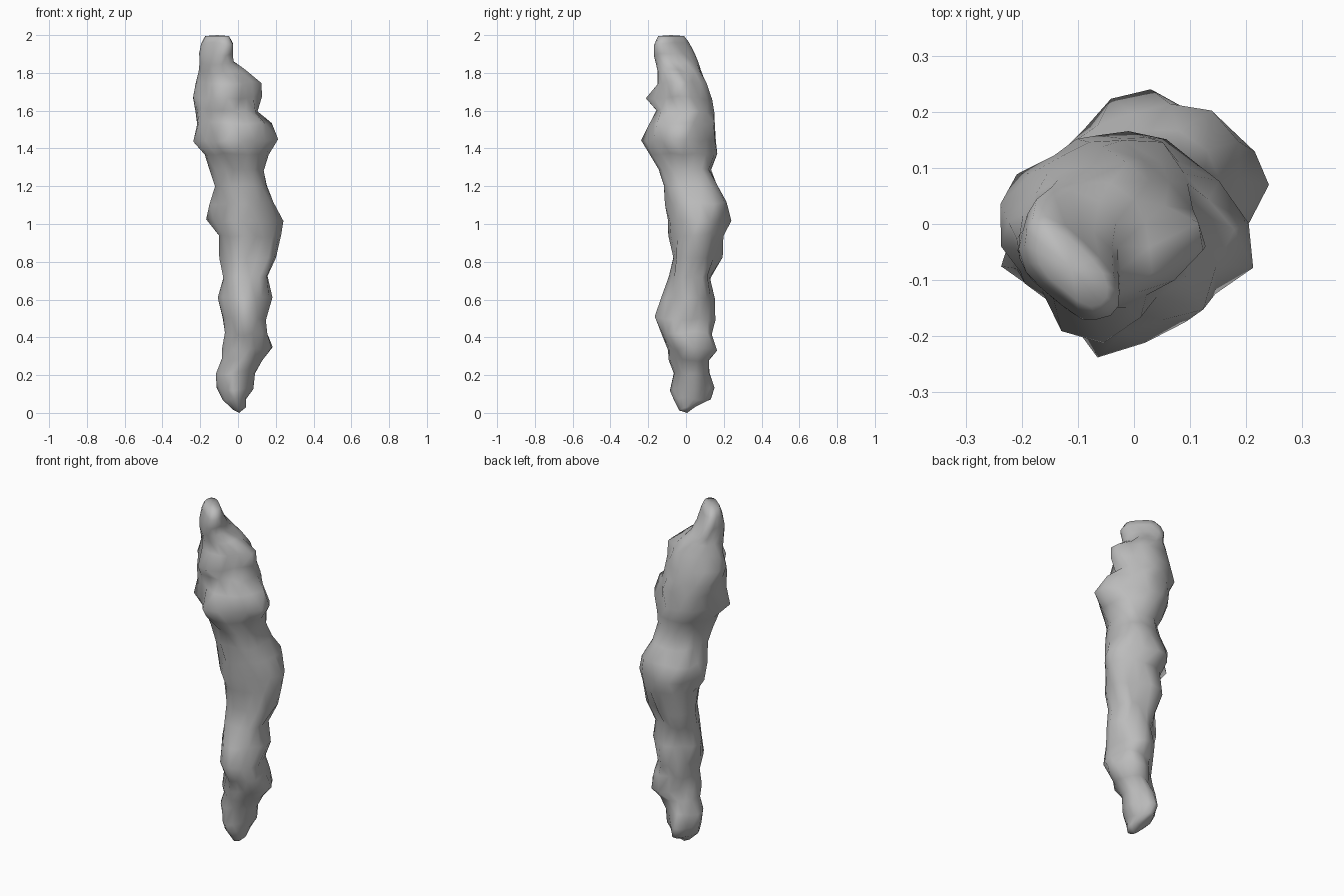
import bpy
import bmesh
import math
from mathutils import Vector, noise

# Remove the default cube only
cube = bpy.data.objects.get("Cube")
if cube:
    bpy.data.objects.remove(cube, do_unlink=True)

SEGMENTS = 16
DIAGONAL = Vector((1, 1)).normalized()

# Cross-sections in hundredths: height, left edge, right edge, front edge, back edge
SECTIONS = [
    (2, -3, 4, -4, 5), (7, -8, 5, -8, 13), (13, -12, 7, -8, 16),
    (21, -11, 9, -6, 12), (28, -9, 13, -9, 12), (34, -9, 17, -10, 15),
    (42, -8, 14, -13, 11), (50, -8, 15, -15, 16), (61, -11, 19, -12, 16),
    (72, -9, 17, -8, 12), (82, -9, 18, -7, 18), (94, -11, 24, -9, 20),
    (102, -17, 23, -10, 24), (111, -14, 20, -11, 21), (120, -13, 17, -12, 17),
    (129, -14, 14, -14, 13), (137, -18, 16, -20, 17), (144, -25, 21, -24, 16),
    (153, -22, 18, -18, 16), (160, -21, 11, -16, 16), (167, -24, 13, -20, 12),
    (175, -21, 12, -14, 10), (181, -21, 4, -16, 9), (185, -21, -2, -17, 7),
    (190, -21, -2, -17, 4), (196, -20, -2, -17, 1),
]

# Knobs and hollows in hundredths: x, y, height, push outwards
KNOBS = [
    (17, 20, 111, 4), (12, 11, 36, 4), (-6, 14, 80, 4), (14, -5, 78, 2),
    (11, -11, 48, 3), (9, -14, 167, -4), (-20, 6, 167, 3),
    (-17, -16, 144, -2), (-5, -13, 131, -2), (-12, -17, 167, 2),
    (16, 2, 70, -2), (-13, 10, 128, -2), (0, -10, 76, 1),
]


def edges_at(index, diagonal):
    """Edges of a section; towards the diagonals they blend with the neighbours."""
    below = SECTIONS[max(index - 1, 0)]
    above = SECTIONS[min(index + 1, len(SECTIONS) - 1)]
    blend = diagonal * 0.6 if below != SECTIONS[index] != above else 0
    return [(own * (1 - blend) + (low + high) / 2 * blend) / 100
            for low, own, high in zip(below[1:], SECTIONS[index][1:], above[1:])]


def ring_points(index):
    """Lumpy oval inside the section edges, narrowed to a diagonal ridge at the tip."""
    height = SECTIONS[index][0] / 100
    ridge = min(max((height - 1.78) / 0.18, 0), 1) * 0.36
    points = []
    for step in range(SEGMENTS):
        angle = math.tau * (step + index % 2 / 2) / SEGMENTS
        left, right, front, back = edges_at(index, math.sin(2 * angle) ** 2)
        centre = Vector((left + right, front + back)) / 2
        offset = Vector((math.cos(angle) * (right - left) / 2,
                         math.sin(angle) * (back - front) / 2))
        # Squeeze along one diagonal and stretch along the other
        along = DIAGONAL * offset.dot(DIAGONAL)
        offset = along * (1 - ridge) + (offset - along) * (1 + ridge * 0.75)
        # Weathered lumps, mostly worn inwards away from the outermost edges
        sample = Vector((offset.x, offset.y, height)) * 11
        wear = 0.06 * math.sin(2 * angle) ** 2
        flat = centre + offset * (1 - wear + 0.22 * noise.noise(sample))
        lift = 0.02 * noise.noise(sample + Vector((7, 3, 5)))
        point = Vector((flat.x, flat.y, height + lift))
        # Individual knobs and hollows
        outward = offset.normalized().to_3d()
        for x, y, z, push in KNOBS:
            distance = (point - Vector((x, y, z)) / 100).length
            point += outward * push / 100 * math.exp(-(distance / 0.08) ** 2)
        points.append(point)
    return points


# Single stone colour
stone = bpy.data.materials.new("grey stone")
stone.use_nodes = True
colour = (0.5, 0.5, 0.5, 1)
stone.diffuse_color = colour
shader = stone.node_tree.nodes["Principled BSDF"]
shader.inputs["Base Color"].default_value = colour
shader.inputs["Roughness"].default_value = 0.9

# Rugged column: staggered rings joined by triangles
bm = bmesh.new()
rings = [[bm.verts.new(point) for point in ring_points(index)]
         for index in range(len(SECTIONS))]
for index, (lower, upper) in enumerate(zip(rings, rings[1:])):
    shift = index % 2
    for a in range(SEGMENTS):
        b = (a + 1) % SEGMENTS
        if shift:
            bm.faces.new((lower[a], upper[b], upper[a]))
            bm.faces.new((lower[a], lower[b], upper[b]))
        else:
            bm.faces.new((lower[a], lower[b], upper[a]))
            bm.faces.new((lower[b], upper[b], upper[a]))


def close_end(ring, height):
    """Fan a cap from the ring to a centre point at the given height."""
    centre = sum((vert.co for vert in ring), Vector()) / SEGMENTS
    tip = bm.verts.new((centre.x, centre.y, height))
    for a in range(SEGMENTS):
        bm.faces.new((ring[a], ring[(a + 1) % SEGMENTS], tip))


# Blunt foot, and a flat-topped tip drawn in slightly
close_end(rings[0], 0)
middle = sum((vert.co for vert in rings[-1]), Vector()) / SEGMENTS
crown = []
for vert in rings[-1]:
    spot = middle.lerp(vert.co, 0.75)
    crown.append(bm.verts.new((spot.x, spot.y, 1.995)))
for a in range(SEGMENTS):
    b = (a + 1) % SEGMENTS
    bm.faces.new((rings[-1][a], rings[-1][b], crown[b], crown[a]))
close_end(crown, 2)
bmesh.ops.recalc_face_normals(bm, faces=bm.faces)

mesh = bpy.data.meshes.new("rock_column")
bm.to_mesh(mesh)
bm.free()
mesh.materials.append(stone)
column = bpy.data.objects.new("rock_column", mesh)
bpy.context.collection.objects.link(column)

# Smooth shading that keeps the sharpest creases
bpy.ops.object.select_all(action="DESELECT")
column.select_set(True)
bpy.context.view_layer.objects.active = column
bpy.ops.object.shade_smooth_by_angle(angle=math.radians(75))
